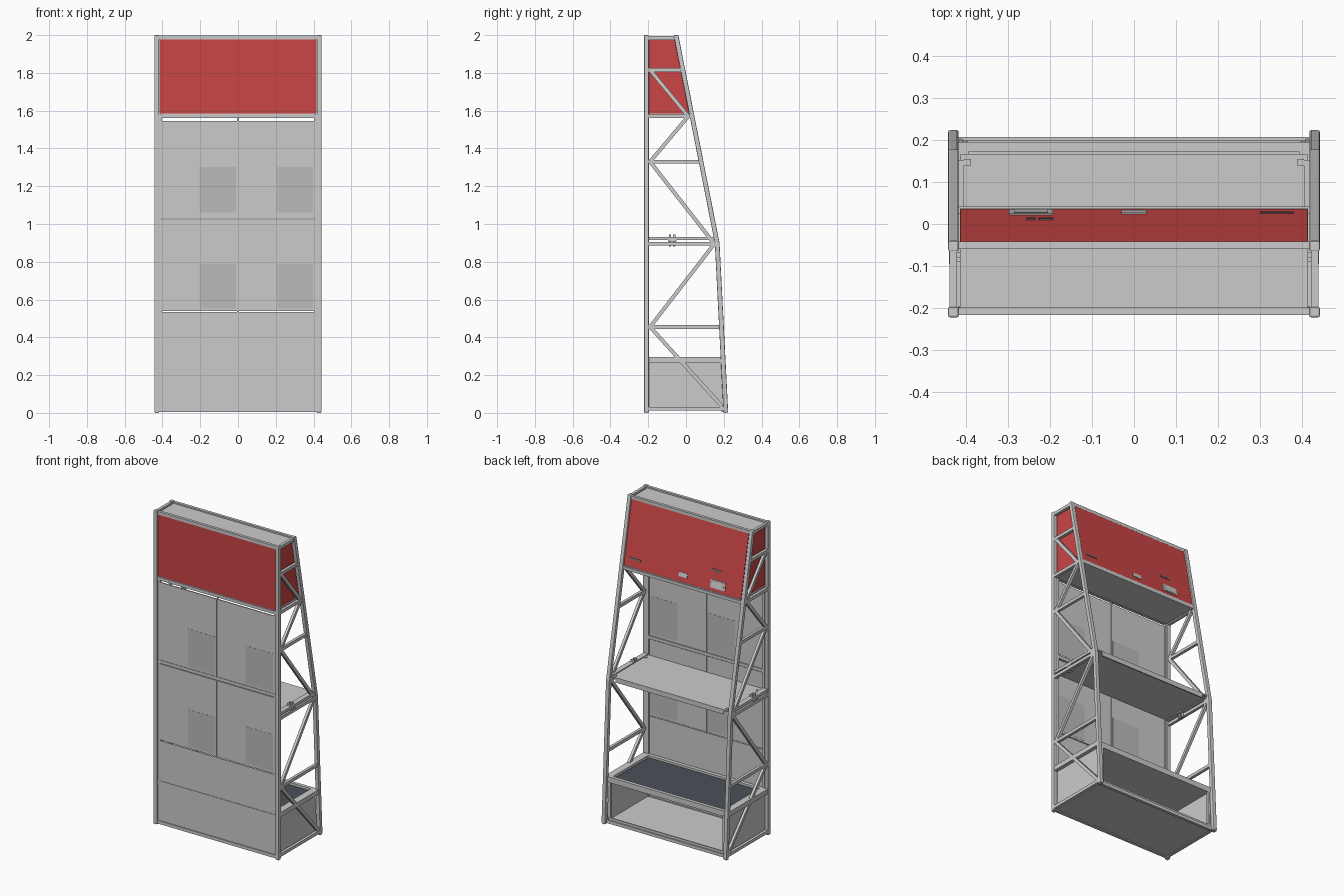
import bpy, bmesh, math
from mathutils import Vector

if "Cube" in bpy.data.objects:
    bpy.data.objects.remove(bpy.data.objects["Cube"])


def material(name, rgb):
    m = bpy.data.materials.new(name)
    m.diffuse_color = (*rgb, 1)
    m.use_nodes = True
    m.node_tree.nodes["Principled BSDF"].inputs["Base Color"].default_value = m.diffuse_color
    return m


RED = material("red_paint", (0.6, 0.06, 0.06))
SLATE = material("slate_mat", (0.07, 0.08, 0.10))
PATCH = material("mid_grey", (0.5, 0.5, 0.5))
DARK = material("dark_grey", (0.15, 0.15, 0.15))


def finish(name, bm, mat=None, mirror=False, bevel=0.0):
    bmesh.ops.recalc_face_normals(bm, faces=bm.faces)
    me = bpy.data.meshes.new(name)
    bm.to_mesh(me)
    bm.free()
    ob = bpy.data.objects.new(name, me)
    bpy.context.collection.objects.link(ob)
    if mat:
        me.materials.append(mat)
    if bevel:
        b = ob.modifiers.new("bevel", 'BEVEL')
        b.width, b.segments = bevel, 2
        b.limit_method = 'ANGLE'
        b.angle_limit = math.radians(40)
    if mirror:
        ob.modifiers.new("mirror", 'MIRROR')
    return ob


def prism(name, pts, x0, x1, **kw):
    """Extrude a (y, z) outline along x."""
    bm = bmesh.new()
    a = [bm.verts.new((x0, y, z)) for y, z in pts]
    b = [bm.verts.new((x1, y, z)) for y, z in pts]
    bm.faces.new(a)
    bm.faces.new(b[::-1])
    n = len(pts)
    for i in range(n):
        j = (i + 1) % n
        bm.faces.new((a[i], b[i], b[j], a[j]))
    return finish(name, bm, **kw)


def box(name, x0, x1, y0, y1, z0, z1, **kw):
    return prism(name, [(y0, z0), (y1, z0), (y1, z1), (y0, z1)], x0, x1, **kw)


def strut(name, p, q, t, x0, x1, **kw):
    """Bar of thickness t between two (y, z) points."""
    p, q = Vector(p), Vector(q)
    d = (q - p).normalized()
    n = Vector((-d.y, d.x)) * t / 2
    return prism(name, [p - n, q - n, q + n, p + n], x0, x1, **kw)


def slope(z):
    """Centre y of the leaning post at height z."""
    if z < 0.9:
        return 0.211 - 0.046 * z / 0.9
    return 0.165 - 0.218 * (z - 0.9) / 1.1


# Side truss: upright, bent leaning post and feet
box("upright_post", 0.417, 0.442, -0.222, -0.197, 0.004, 2.0, mirror=True, bevel=0.004)
zs = (0.004, 0.9, 2.0)
prism("leaning_post", [(slope(z) - 0.0125, z) for z in zs] +
      [(slope(z) + 0.0125, z) for z in reversed(zs)],
      0.417, 0.442, mirror=True, bevel=0.004)
for nm, y in (("upright_foot", -0.2095), ("leaning_foot", 0.21)):
    box(nm, 0.4185, 0.4405, y - 0.011, y + 0.01, 0, 0.008, mirror=True)

# Side truss: horizontal braces and zigzag diagonals
for i, z in enumerate((0.022, 0.455, 0.895, 1.33, 1.57, 1.815, 1.985)):
    box(f"side_brace_{i}", 0.421, 0.439, -0.2, slope(z) - 0.008, z - 0.01, z + 0.01, mirror=True)
zigzag = [(0.195, 0.03), (-0.19, 0.455), (0.15, 0.895), (-0.19, 1.33), (0.012, 1.57), (-0.19, 1.815)]
for i in range(len(zigzag) - 1):
    strut(f"diagonal_{i}", zigzag[i], zigzag[i + 1], 0.02, 0.4215, 0.4385, mirror=True)

# Long rails joining the two trusses
for i, (y, z) in enumerate(((-0.208, 0.015), (0.198, 0.015), (-0.205, 0.27), (-0.205, 1.04),
                            (-0.208, 1.57), (slope(1.57), 1.57), (-0.208, 1.987),
                            (slope(1.987), 1.987))):
    box(f"cross_rail_{i}", -0.418, 0.418, y - 0.009, y + 0.009, z - 0.01, z + 0.01)

# Front panel wall: four bays, each with one contrasting quarter
for r, (z0, z1) in enumerate(((0.54, 1.025), (1.05, 1.545))):
    for c, x0 in enumerate((-0.402, 0.004)):
        x1, zm = x0 + 0.398, (z0 + z1) / 2 + 0.005
        xm = (x0 + x1) / 2
        box(f"wall_panel_{r}{c}", x0, x1, -0.211, -0.204, z0, z1)
        box(f"panel_quarter_{r}{c}", xm, x1 - 0.006, -0.212, -0.203, z0 + 0.012, zm, mat=PATCH)
box("wall_side_frame", 0.402, 0.417, -0.213, -0.197, 0.02, 1.56, mirror=True)
box("wall_centre_strip", -0.004, 0.004, -0.208, -0.2, 0.53, 1.56)
box("kick_panel_upper", -0.405, 0.405, -0.211, -0.205, 0.28, 0.535)
box("kick_panel_lower", -0.405, 0.405, -0.211, -0.205, 0.02, 0.26)

# Storage bin at the base, open to the rear
box("bin_floor", -0.417, 0.417, -0.205, 0.2, 0.012, 0.022)
prism("bin_side", [(-0.2, 0.02), (slope(0.02) - 0.008, 0.02), (slope(0.27) - 0.008, 0.27), (-0.2, 0.27)],
      0.408, 0.415, mirror=True)
y1 = slope(0.28) - 0.002
box("bin_top", -0.415, 0.415, -0.203, y1, 0.262, 0.28)
box("bin_mat", -0.385, 0.385, -0.175, y1 - 0.03, 0.279, 0.284, mat=SLATE)
for nm, ya, yb in (("bin_rim_front", -0.203, -0.18), ("bin_rim_rear", y1 - 0.022, y1)):
    box(nm, -0.415, 0.415, ya, yb, 0.26, 0.295)
box("bin_rim_side", 0.393, 0.438, -0.2, y1, 0.265, 0.295, mirror=True)
box("bin_rear_lip", -0.415, 0.415, 0.192, 0.199, 0.02, 0.04)
box("bin_rear_jamb", 0.395, 0.409, 0.185, 0.197, 0.02, 0.265, mirror=True)

# Middle work shelf with folded lip, side rails, clamps and corner gussets
box("work_shelf", -0.413, 0.413, -0.198, 0.167, 0.918, 0.926)
box("shelf_lip", -0.38, 0.38, 0.159, 0.167, 0.895, 0.92)
box("shelf_rail", 0.405, 0.438, -0.198, 0.152, 0.914, 0.932, mirror=True)
for i, y in enumerate((-0.085, -0.062)):
    box(f"clamp_jaw_{i}", 0.408, 0.43, y - 0.006, y + 0.006, 0.88, 0.945, mirror=True)
box("clamp_bolt", 0.4, 0.44, -0.095, -0.05, 0.908, 0.916, mirror=True)
for i, y in enumerate((-0.16, 0.147)):
    box(f"shelf_peg_{i}", 0.388, 0.404, y - 0.008, y + 0.008, 0.926, 0.93, mirror=True)

# Red header: front sheet, leaning rear sheet, side cheeks
ZB, ZT = 1.585, 1.98
box("header_front", -0.415, 0.415, -0.215, -0.208, ZB, ZT, mat=RED)
strut("header_rear", (slope(ZB) + 0.003, ZB), (slope(ZT) + 0.003, ZT), 0.007, -0.413, 0.413, mat=RED)
prism("header_cheek", [(-0.208, ZB), (slope(ZB), ZB), (slope(ZT), ZT), (-0.208, ZT)],
      0.407, 0.413, mirror=True, mat=RED)
box("header_lid", -0.414, 0.414, -0.215, slope(1.985) + 0.006, 1.98, 1.988)
box("header_base", -0.414, 0.414, -0.212, slope(1.57) + 0.005, 1.562, 1.586)

# Control plates on the leaning rear sheet
plates = (("display_plate", -0.245, 0.105, 1.605, 1.655, PATCH), ("centre_label", 0.0, 0.06, 1.617, 1.643, None),
          ("vent_slot", 0.34, 0.08, 1.632, 1.642, DARK), ("switch_a", -0.245, 0.022, 1.705, 1.718, DARK),
          ("switch_b", -0.21, 0.035, 1.705, 1.718, DARK))
for nm, xc, w, za, zb, m in plates:
    strut(nm, (slope(za) + 0.007, za), (slope(zb) + 0.007, zb), 0.006, xc - w / 2, xc + w / 2, mat=m)
strut("display_window", (slope(1.613) + 0.009, 1.613), (slope(1.647) + 0.009, 1.647), 0.005, -0.285, -0.205)
